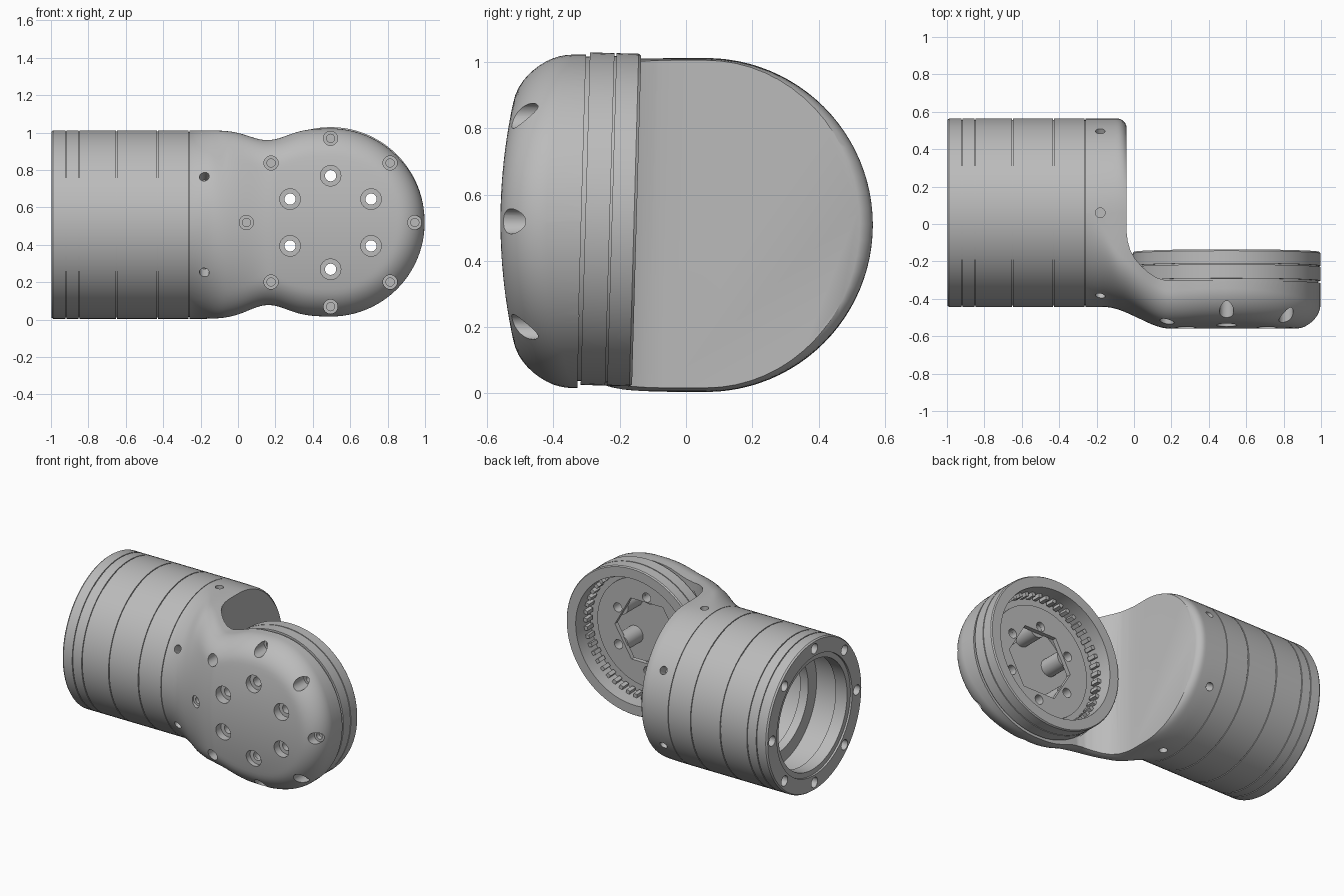
import bpy, bmesh
from math import sin, cos, pi, sqrt, exp, hypot, radians
from mathutils import Matrix, Vector

if "Cube" in bpy.data.objects:
    bpy.data.objects.remove(bpy.data.objects["Cube"])

grey = bpy.data.materials.new("light grey")
grey.use_nodes = True
COLOUR = (0.5, 0.5, 0.5, 1)
grey.diffuse_color = COLOUR
grey.node_tree.nodes["Principled BSDF"].inputs["Base Color"].default_value = COLOUR

BODY_Y, BODY_Z, BODY_R = 0.06, 0.508, 0.504
HUB_X, HUB_Z, HUB_R = 0.495, 0.519, 0.503
TILT, SHIFT = 0.028, -0.014      # slight lean of the output ring
BARREL = (Vector((0, BODY_Y, BODY_Z)), Vector((1, 0, 0)))
HUB = (Vector((HUB_X, 0, HUB_Z)), Vector((0, 1, 0)))
RING = (Vector((HUB_X, SHIFT, HUB_Z)), Vector((0, 1, -TILT)))


def make_object(name, bm):
    bmesh.ops.remove_doubles(bm, verts=bm.verts, dist=1e-5)
    bmesh.ops.recalc_face_normals(bm, faces=bm.faces)
    mesh = bpy.data.meshes.new(name)
    bm.to_mesh(mesh)
    bm.free()
    mesh.materials.append(grey)
    obj = bpy.data.objects.new(name, mesh)
    bpy.context.collection.objects.link(obj)
    return obj


def frame_matrix(frame):
    origin, axis = frame
    return Matrix.Translation(origin) @ axis.to_track_quat('Z', 'Y').to_matrix().to_4x4()


def add_lathe(bm, profile, frame, segments=64):
    """Revolve a closed (radius, distance) profile around an axis."""
    m = frame_matrix(frame)
    rings = []
    for r, a in profile:
        rings.append([bm.verts.new(m @ Vector((r * cos(2 * pi * k / segments),
                                               r * sin(2 * pi * k / segments), a)))
                      for k in range(segments)])
    for i, ring in enumerate(rings):
        j = (i + 1) % len(rings)
        if profile[i][0] == 0 and profile[j][0] == 0:
            continue
        for k in range(segments):
            n = (k + 1) % segments
            bm.faces.new((ring[k], ring[n], rings[j][n], rings[j][k]))


def lathe(name, profile, frame, segments=64):
    bm = bmesh.new()
    add_lathe(bm, profile, frame, segments)
    return make_object(name, bm)


def rod(r, a, b):
    return [(0, a), (r, a), (r, b), (0, b)]


def cut(obj, *cutters):
    """Subtract each cutter, bake the result and drop the cutters."""
    for c in cutters:
        c.hide_render = True
        mod = obj.modifiers.new("cut", 'BOOLEAN')
        mod.operation, mod.solver, mod.object = 'DIFFERENCE', 'EXACT', c
    bpy.context.view_layer.update()
    baked = bpy.data.meshes.new_from_object(
        obj.evaluated_get(bpy.context.evaluated_depsgraph_get()))
    obj.modifiers.clear()
    obj.data = baked
    for c in cutters:
        bpy.data.objects.remove(c)


def on_hub(radius, angle):
    return (HUB[0] + Vector((radius * cos(angle), 0, radius * sin(angle))), HUB[1])


def on_barrel(radius, angle):
    return (BARREL[0] + Vector((0, radius * cos(angle), radius * sin(angle))), BARREL[1])


def smoothstep(x, start, length):
    w = min(max((x - start) / length, 0), 1)
    return w * w * (3 - 2 * w)


parts = []

# Barrel: stacked collars with thin grooves and a stepped open bore
outer = [(0.41, -0.998), (0.497, -0.998), (BODY_R, -0.988)]
for x in (-0.92, -0.85, -0.65, -0.43):
    outer += [(BODY_R, x - 0.003), (BODY_R - 0.007, x - 0.003),
              (BODY_R - 0.007, x + 0.003), (BODY_R, x + 0.003)]
outer += [(BODY_R, -0.264), (0.495, -0.264), (0.495, -0.25)]
bore = [(0, -0.25), (0, -0.35), (0.42, -0.35)]
for x in (-0.43, -0.66):
    bore += [(0.42, x), (0.33, x), (0.33, x - 0.06), (0.42, x - 0.06)]
bore += [(0.42, -0.9), (0.365, -0.9), (0.365, -0.985), (0.40, -0.985), (0.40, -0.998)]
barrel = lathe("barrel", outer + bore, BARREL, 96)
bm = bmesh.new()
for k in range(8):
    add_lathe(bm, rod(0.034, -1.1, -0.94), on_barrel(0.45, k * pi / 4), 20)
cut(barrel, make_object("rim_hole_cutter", bm))
parts.append(barrel)


# Elbow housing: sections lofted from the round barrel to the domed hub
def section(x):
    w = smoothstep(x, -0.16, 0.36)
    flat = 0.2 * smoothstep(x, -0.26, 0.2)
    zc = BODY_Z + (HUB_Z - BODY_Z) * w
    if x < HUB_X:
        h = BODY_R + (HUB_R - BODY_R) * w - 0.062 * exp(-((x - 0.16) / 0.145) ** 2)
    else:
        h = sqrt(max(HUB_R ** 2 - (x - HUB_X) ** 2, 1e-5))
    e = min(max(x + 0.09, 0), 0.05)
    back = BODY_R - 0.05 + sqrt(max(0.0025 - e * e, 0))
    points, fillet = [], 0.14
    for k in range(45):
        t = -pi / 2 + pi * k / 44
        dz = h * sin(t)
        d = h - abs(dz) if x < HUB_X else HUB_R - hypot(dz, x - HUB_X)
        d = min(max(d, 0), fillet)
        dome = -0.56 + 0.3 * dz * dz + fillet - sqrt(max(fillet ** 2 - (fillet - d) ** 2, 0))
        tube = BODY_Y - flat - (BODY_R - flat) * cos(t)
        points.append((x, tube * (1 - w) + dome * w, zc + dz))
    for k in range(33):
        t = pi / 2 + pi * k / 32
        points.append((x, BODY_Y - back * cos(t), zc + h * sin(t)))
    return points


stations = [-0.26 + 0.0125 * i for i in range(60)]
stations += [HUB_X + HUB_R * sin(radians(89.5) * i / 24) for i in range(25)]
bm = bmesh.new()
loops = [[bm.verts.new(p) for p in section(x)] for x in stations]
for a, b in zip(loops, loops[1:]):
    for k in range(len(a)):
        n = (k + 1) % len(a)
        bm.faces.new((a[k], a[n], b[n], b[k]))
bm.faces.new(loops[0])
bm.faces.new(loops[-1])
housing = make_object("elbow_housing", bm)

# Inside corner of the elbow, with a swept fillet leaning like the ring
corner = [(-0.04, 1), (-0.04, -0.04), (-0.034, -0.09), (-0.02, -0.14), (0.005, -0.185),
          (0.04, -0.225), (0.08, -0.26), (0.12, -0.285), (0.17, -0.30), (1.5, -0.30), (1.5, 1)]
bm = bmesh.new()
face = bm.faces.new([bm.verts.new((x, y, -0.5)) for x, y in corner])
top = bmesh.ops.extrude_face_region(bm, geom=[face], use_keep_orig=True)["geom"]
bmesh.ops.translate(bm, vec=(0, 0, 2), verts=[v for v in top if isinstance(v, bmesh.types.BMVert)])
for v in bm.verts:
    v.co.y += SHIFT + TILT * (v.co.z - HUB_Z)
elbow_cutter = make_object("elbow_cutter", bm)
seat_cutter = lathe("seat_cutter", [(0, -0.46), (0.375, -0.46), (0.375, -0.302), (0.508, -0.302),
                                    (0.508, 0.2), (0, 0.2)], RING, 96)

# Screw holes: six through holes, eight blind rim holes, six radial holes
bm = bmesh.new()
for k in range(6):
    a = pi / 6 + k * pi / 3
    add_lathe(bm, [(0, -0.7), (0.055, -0.7), (0.055, -0.5), (0.03, -0.5), (0.03, -0.4), (0, -0.4)],
              on_hub(0.25, a), 24)
    direction = Vector((0, cos(a), sin(a)))
    add_lathe(bm, rod(0.026, 0.43, 0.6), (BARREL[0] + Vector((-0.18, 0, 0)), direction), 20)
for k in range(8):
    a = k * pi / 4
    floor = -0.485 + 0.11 * abs(sin(a))
    add_lathe(bm, [(0, -0.7), (0.038, -0.7), (0.038, floor), (0.022, floor),
                   (0.022, floor + 0.03), (0, floor + 0.03)], on_hub(0.45, a), 24)
cut(housing, elbow_cutter, seat_cutter, make_object("screw_hole_cutter", bm))
parts.append(housing)

# Output ring on the back of the hub
parts.append(lathe("output_ring", [
    (0.43, -0.31), (0.49, -0.31), (0.49, -0.29), (0.502, -0.29), (0.502, -0.216),
    (0.493, -0.216), (0.493, -0.21), (0.502, -0.21), (0.502, -0.143), (0.496, -0.135),
    (0.43, -0.135)], RING, 96))

# Teeth around the inside of the ring
bm = bmesh.new()
for k in range(48):
    m = (frame_matrix(RING) @ Matrix.Rotation(k * pi / 24, 4, 'Z')
         @ Matrix.Translation((0.42, 0, -0.25)) @ Matrix.Diagonal((0.03, 0.025, 0.06, 1)))
    bmesh.ops.create_cube(bm, size=1, matrix=m)
parts.append(make_object("ring_teeth", bm))

# Inner flange with a hexagonal opening and screw holes
flange = lathe("inner_flange", [(0, -0.31), (0.435, -0.31), (0.435, -0.29), (0.37, -0.29),
                                (0.37, -0.28), (0, -0.28)], RING, 96)
bm = bmesh.new()
for k in range(6):
    add_lathe(bm, rod(0.031, -0.4, -0.1), on_hub(0.25, pi / 6 + k * pi / 3), 20)
cut(flange, lathe("hexagon_cutter", rod(0.24, -0.4, -0.1), RING, 6),
    make_object("flange_hole_cutter", bm))
parts.append(flange)

# Hollow screw posts between the housing and the flange
bm = bmesh.new()
for k in range(6):
    add_lathe(bm, [(0.031, -0.48), (0.058, -0.48), (0.058, -0.318), (0.031, -0.318)],
              on_hub(0.25, pi / 6 + k * pi / 3), 24)
parts.append(make_object("screw_posts", bm))

bpy.ops.object.select_all(action='DESELECT')
for obj in parts:
    obj.select_set(True)
bpy.context.view_layer.objects.active = parts[0]
bpy.ops.object.shade_smooth_by_angle(angle=radians(30))
